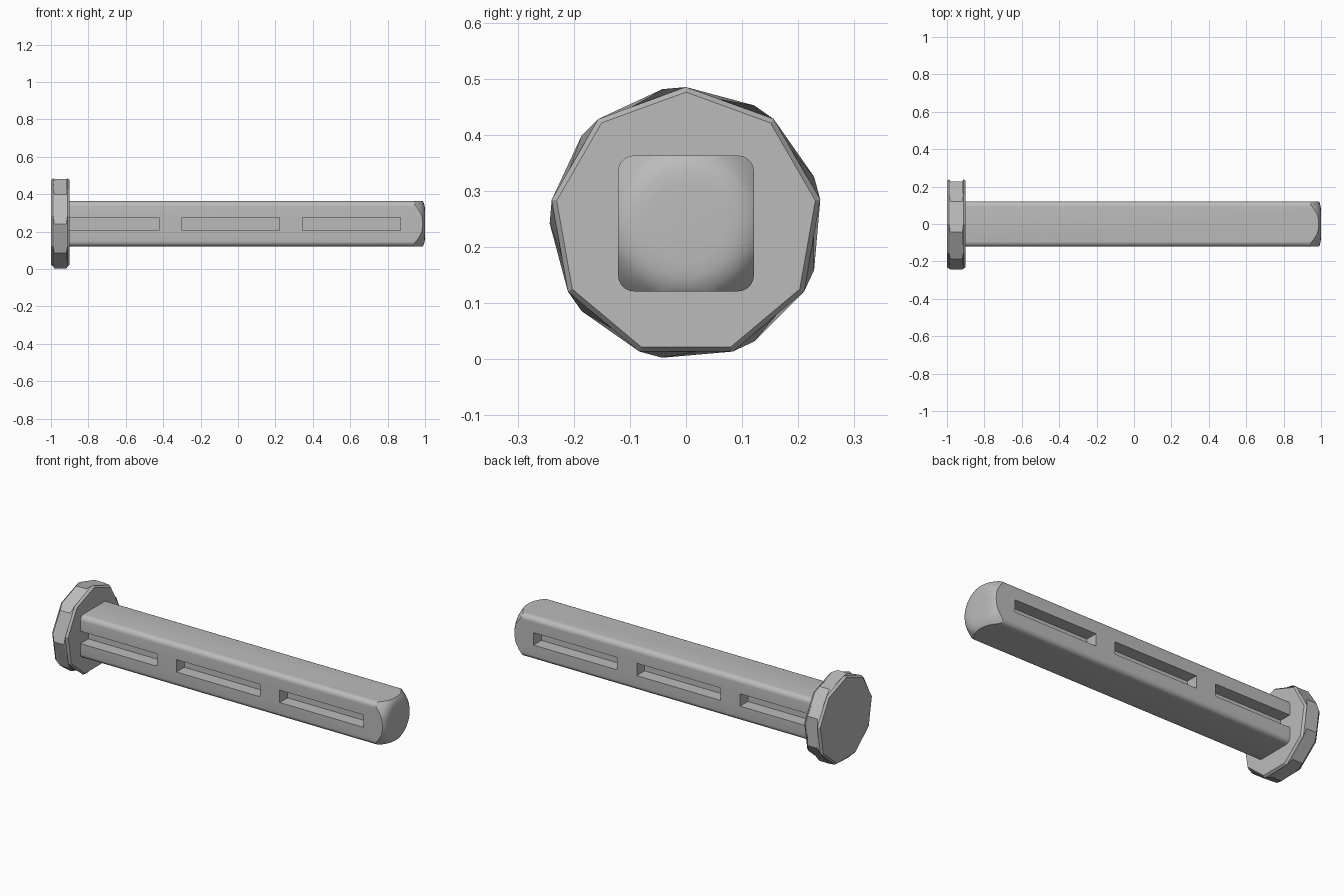
import bpy, bmesh, math

cube = bpy.data.objects.get("Cube")
if cube:
    bpy.data.objects.remove(cube, do_unlink=True)

CZ = 0.242      # height of the bolt axis
HALF = 0.121    # half width of the square shaft

steel = bpy.data.materials.new("steel_grey")
steel.use_nodes = True
grey = (0.5, 0.5, 0.5, 1)
steel.diffuse_color = grey
steel.node_tree.nodes["Principled BSDF"].inputs["Base Color"].default_value = grey


def finish(bm, name):
    bmesh.ops.recalc_face_normals(bm, faces=bm.faces)
    mesh = bpy.data.meshes.new(name)
    bm.to_mesh(mesh)
    bm.free()
    obj = bpy.data.objects.new(name, mesh)
    obj.data.materials.append(steel)
    bpy.context.collection.objects.link(obj)
    return obj


def box(name, x0, x1, y0, y1, z0, z1):
    bm = bmesh.new()
    bmesh.ops.create_cube(bm, size=1)
    for v in bm.verts:
        v.co = ((x0 + x1) / 2 + v.co.x * (x1 - x0),
                (y0 + y1) / 2 + v.co.y * (y1 - y0),
                (z0 + z1) / 2 + v.co.z * (z1 - z0))
    return finish(bm, name)


def rings(name, profile, sides):
    """Loft rings of (x, radius, phase in degrees) along the x axis."""
    bm = bmesh.new()
    loops = []
    for x, r, phase in profile:
        angles = [math.radians(phase) + math.tau * i / sides for i in range(sides)]
        loops.append([bm.verts.new((x, r * math.cos(a), CZ + r * math.sin(a))) for a in angles])
    for a, b in zip(loops, loops[1:]):
        for i in range(sides):
            j = (i + 1) % sides
            bm.faces.new((a[i], a[j], b[j], b[i]))
    bm.faces.new(loops[0])
    bm.faces.new(loops[-1])
    return finish(bm, name)


def select_only(obj):
    bpy.ops.object.select_all(action='DESELECT')
    obj.select_set(True)
    bpy.context.view_layer.objects.active = obj


def cut(obj, cutter, operation):
    mod = obj.modifiers.new("cut", 'BOOLEAN')
    mod.operation = operation
    mod.solver = 'EXACT'
    mod.object = cutter
    select_only(obj)
    bpy.ops.object.modifier_apply(modifier=mod.name)
    bpy.data.objects.remove(cutter, do_unlink=True)


# Nine-sided head, with rims turned ten degrees from the middle band
head = rings("head", [(-1, 0.234, 90), (-0.988, 0.243, 90), (-0.982, 0.243, 100),
                      (-0.918, 0.243, 100), (-0.912, 0.243, 90), (-0.9, 0.234, 90)], 9)

# Square shaft with rounded long edges
shaft = box("shaft", -0.91, 1.02, -HALF, HALF, CZ - HALF, CZ + HALF)
bm = bmesh.new()
bm.from_mesh(shaft.data)
long_edges = [e for e in bm.edges if abs(e.verts[0].co.x - e.verts[1].co.x) > 1]
bmesh.ops.bevel(bm, geom=long_edges, offset=0.028, segments=5, profile=0.5, affect='EDGES')
bm.to_mesh(shaft.data)
bm.free()

# Domed tip
dome = rings("dome_cutter", [(-1.2, 0.4, 0), (0.78, 0.25, 0), (0.945, 0.158, 0), (0.963, 0.145, 0),
                             (0.98, 0.131, 0), (0.992, 0.115, 0), (0.998, 0.095, 0),
                             (1, 0.07, 0)], 40)
cut(shaft, dome, 'INTERSECT')

# Three slots on each side, the first running under the head
for start in (-0.945, -0.3, 0.345):
    for side in (-1, 1):
        y0, y1 = sorted((side * (HALF - 0.07), side * (HALF + 0.05)))
        slot = box("slot_cutter", start, start + 0.523, y0, y1, CZ - 0.035, CZ + 0.035)
        cut(shaft, slot, 'DIFFERENCE')

select_only(shaft)
bpy.ops.object.shade_smooth_by_angle(angle=math.radians(25))
